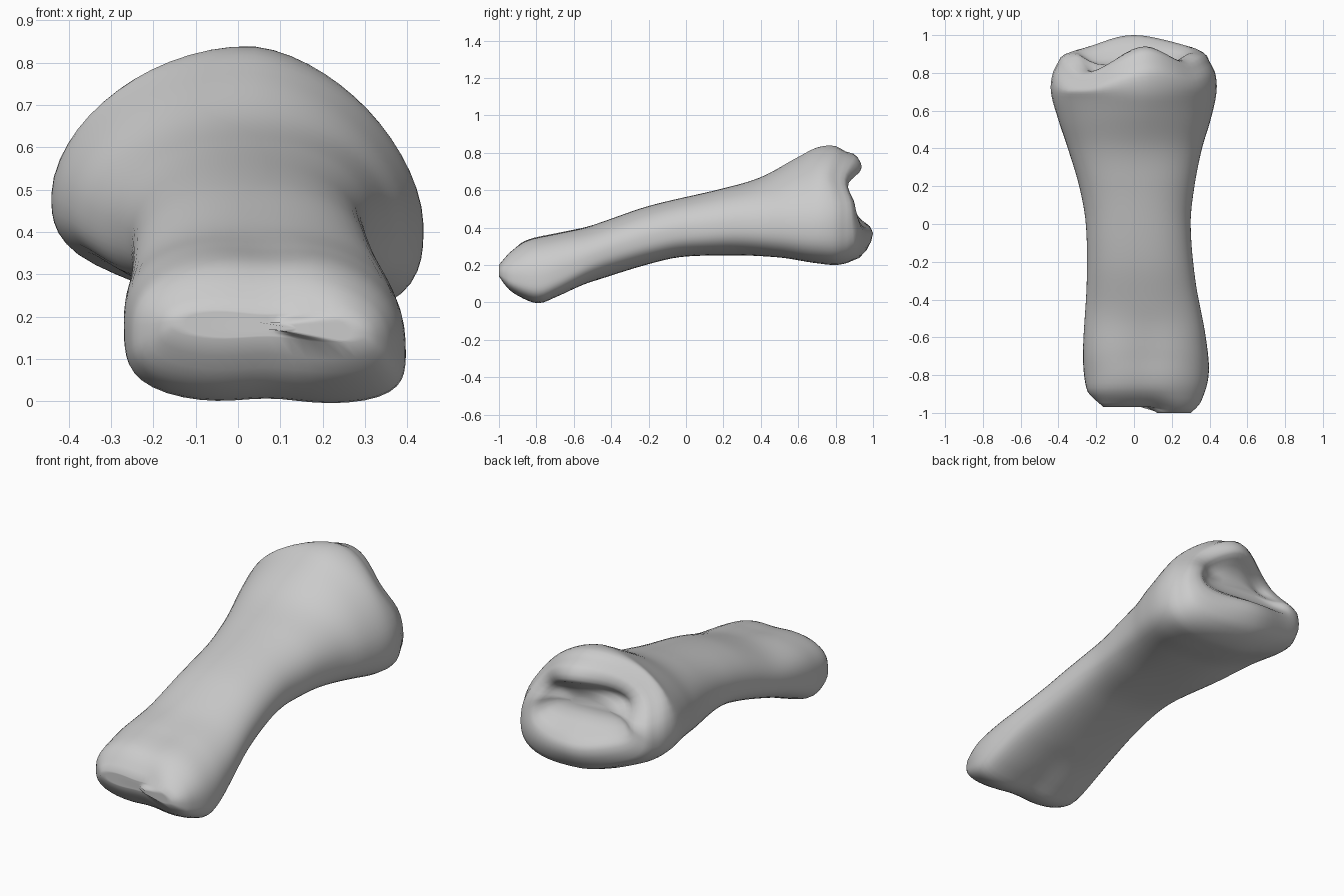
import bpy, bmesh, math
from mathutils import Vector

SIDES = 56

cube = bpy.data.objects.get("Cube")
if cube:
    bpy.data.objects.remove(cube)

# Outline curves along the length: (y, value)
top = [(-1, .22), (-.95, .28), (-.85, .34), (-.7, .375), (-.5, .415), (-.2, .515), (.2, .61),
       (.4, .67), (.6, .78), (.7, .83), (.8, .84), (.86, .81)]
bottom = [(-1, .14), (-.95, .07), (-.85, .01), (-.78, -.005), (-.7, .025), (-.5, .11), (-.1, .23),
          (.1, .25), (.5, .245), (.7, .22), (.8, .21), (.86, .22)]
right_side = [(-1, -.16), (-.95, -.21), (-.88, -.25), (-.7, -.27), (-.3, -.25), (0, -.255),
              (.2, -.29), (.4, -.35), (.55, -.4), (.7, -.44), (.8, -.43), (.86, -.4)]
left_side = [(-1, .3), (-.95, .35), (-.8, .395), (-.6, .38), (-.3, .325), (0, .3),
             (.2, .32), (.4, .36), (.55, .405), (.7, .437), (.8, .43), (.86, .4)]


def sample(curve, y):
    """Smooth cubic interpolation through the curve points."""
    y = min(max(y, curve[0][0]), curve[-1][0])
    i = next(k for k in range(len(curve) - 1) if y <= curve[k + 1][0])

    def slope(k):
        a, b = curve[max(k - 1, 0)], curve[min(k + 1, len(curve) - 1)]
        return (b[1] - a[1]) / (b[0] - a[0])

    (ya, va), (yb, vb) = curve[i], curve[i + 1]
    h = yb - ya
    t = (y - ya) / h
    bend = t * (1 - t) * h * ((1 - t) * slope(i) - t * slope(i + 1))
    return va + (vb - va) * t * t * (3 - 2 * t) + bend


def ramp(a, b, v):
    t = min(max((v - a) / (b - a), 0), 1)
    return t * t * (3 - 2 * t)


def section(y):
    """Rounded cross-section, flatter below, domed above."""
    xl, xr = sample(right_side, y), sample(left_side, y)
    zb, zt = sample(bottom, y), sample(top, y)
    base, head = ramp(.2, .7, y), ramp(-.4, -.75, y)
    mid_x = (xl + xr) / 2 + .04 * base
    mid_z = zb + (zt - zb) * (.42 - .04 * base - .04 * head)
    up = 2.2 - .45 * base + .3 * head
    low = 2.7 + .3 * base + .5 * head
    points = []
    for k in range(SIDES):
        a = math.tau * k / SIDES
        c, s = math.cos(a), math.sin(a)
        n = up if s > 0 else low
        r = (abs(c) ** n + abs(s) ** n) ** (-1 / n)
        x = mid_x + c * r * ((xr - mid_x) if c > 0 else (mid_x - xl))
        z = mid_z + s * r * ((zt - mid_z) if s > 0 else (mid_z - zb))
        # Shallow groove between the two knuckles
        groove = math.exp(-((x - .07) / .1) ** 2) * head
        z += groove * (.012 if s < 0 else -.012) * abs(s)
        # Twist of both ends, and the raised lower right edge of the base
        z -= .08 * x * base + .06 * (x - .07) * head * abs(c)
        if s < 0:
            z -= .05 * base * s * ramp(0, -.35, x)
        # The left knuckle reaches further forward
        slant = .03 * ramp(.26, .1, x) * ramp(-.85, -1, y)
        # Upper corners of the base stop short of its middle
        corner = .1 * ramp(.1, -.28, x) + .05 * ramp(.1, .35, x)
        recess = corner * ramp(.65, .86, y) * ramp(.5, .7, z)
        points.append(Vector((x, y + slant - recess, z)))
    return points


def shrink(ring, centre, scale_x, scale_z, push):
    return [Vector((centre.x + (p.x - centre.x) * scale_x, p.y + push(p),
                    centre.z + (p.z - centre.z) * scale_z(p))) for p in ring]


rings = []
# Rounded knuckle end
tip = section(-1)
tip_centre = sum(tip, Vector()) / SIDES
for scale in (.3, .6, .85):
    rings.append(shrink(tip, tip_centre, scale, lambda p: scale, lambda p: 0))

# Shaft
steps = 64
for k in range(steps + 1):
    t = k / steps
    rings.append(section(-1 + 1.86 * (t - .05 * math.sin(math.tau * t) / math.pi)))

# Hollow joint socket with a raised lip, highest below
rim = rings[-1]
socket_centre = Vector((0, 0, .56))
lip = [(.95, .5), (.88, .75), (.78, .93), (.68, 1), (.6, .9), (.52, .6),
       (.42, .25), (.3, .05), (.15, 0)]
for scale, rise in lip:
    def push(p):
        d = p - socket_centre
        s = math.sin(math.atan2(d.z, d.x))
        height = .04 + .045 * max(s, 0) ** 2 + .1 * max(-s, 0) ** 2
        # The floor evens out the recessed corners
        level = (.84 - p.y) * ramp(.6, .15, scale)
        return rise * height + level

    def squash(p):
        return scale ** (1.5 if p.z < socket_centre.z else 1)
    rings.append(shrink(rim, socket_centre, scale ** .6, squash, push))

# Skin the rings
bm = bmesh.new()
loops = [[bm.verts.new(p) for p in ring] for ring in rings]
for a, b in zip(loops, loops[1:]):
    for k in range(SIDES):
        j = (k + 1) % SIDES
        bm.faces.new((a[k], a[j], b[j], b[k]))
bm.faces.new(loops[0])
bm.faces.new(loops[-1])
bmesh.ops.recalc_face_normals(bm, faces=bm.faces)
mesh = bpy.data.meshes.new("finger_bone")
bm.to_mesh(mesh)
bm.free()
bone = bpy.data.objects.new("finger_bone", mesh)
bpy.context.collection.objects.link(bone)

# Plain grey material
grey = bpy.data.materials.new("bone_grey")
grey.use_nodes = True
colour = (.6, .6, .6, 1)
grey.diffuse_color = colour
grey.node_tree.nodes["Principled BSDF"].inputs["Base Color"].default_value = colour
mesh.materials.append(grey)

bpy.context.view_layer.objects.active = bone
bone.select_set(True)
bpy.ops.object.shade_smooth_by_angle(angle=math.radians(60))
